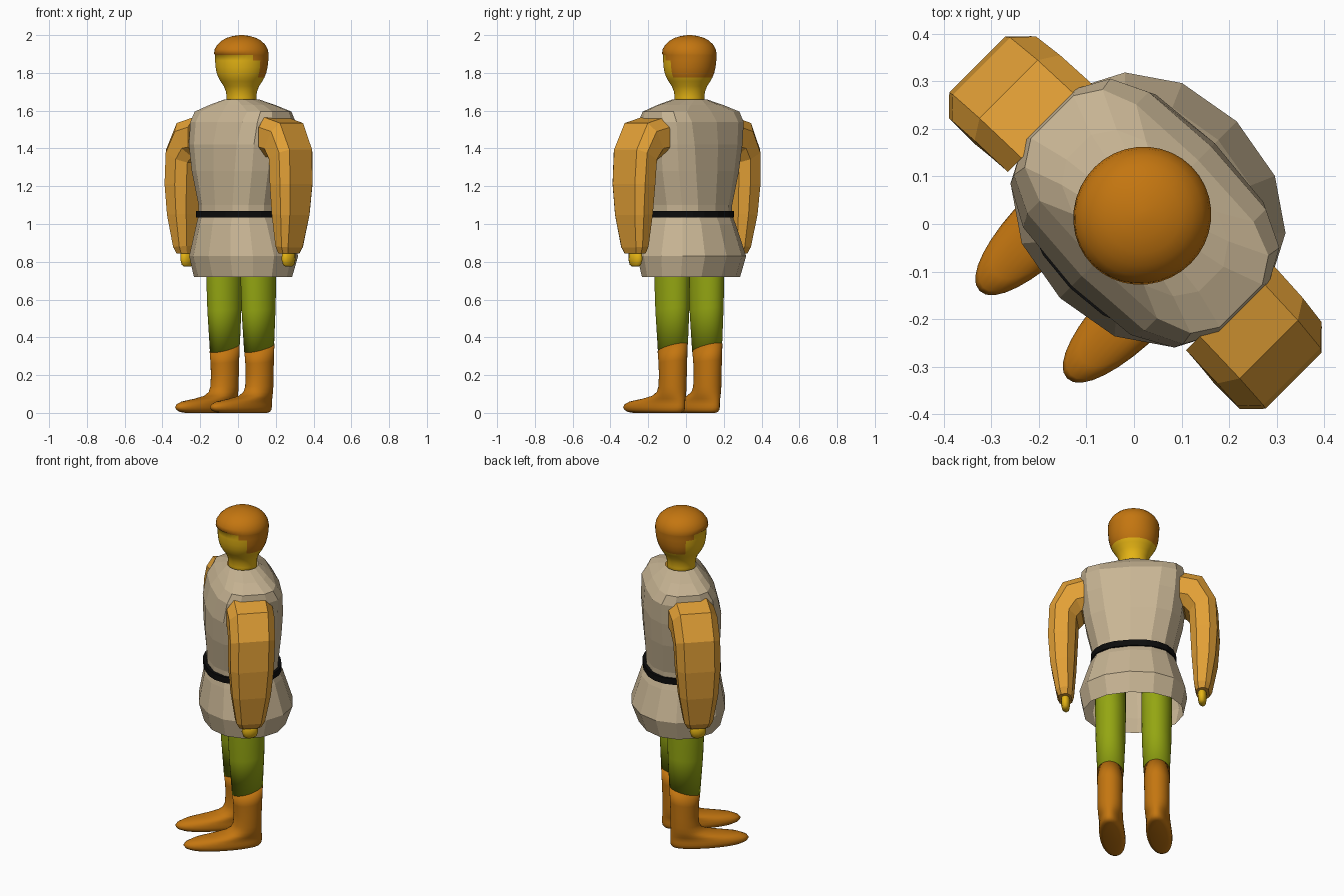
import bpy, bmesh, math
from mathutils import Matrix, Vector

if "Cube" in bpy.data.objects:
    bpy.data.objects.remove(bpy.data.objects["Cube"])

# The figure is built facing local -y, then turned to face front-left
TURN = Matrix.Rotation(math.radians(-45), 3, 'Z')


def srgb(r, g, b):
    lin = lambda c: (c / 12.92 if c <= 0.04045 else ((c + 0.055) / 1.055) ** 2.4)
    return (lin(r / 255), lin(g / 255), lin(b / 255), 1)


def material(name, *rgb):
    m = bpy.data.materials.new(name)
    m.diffuse_color = srgb(*rgb)
    m.use_nodes = True
    m.node_tree.nodes["Principled BSDF"].inputs["Base Color"].default_value = m.diffuse_color
    return m


BEIGE = material("beige cloth", 200, 181, 148)
TAN = material("tan sleeve", 226, 160, 54)
BROWN = material("orange brown", 196, 118, 16)
SKIN = material("yellow skin", 229, 180, 20)
GREEN = material("green leggings", 148, 166, 18)
BLACK = material("black belt", 12, 12, 12)


def skin_rings(name, rings, mats, smooth=False, caps=(True, True), rule=None):
    """Bridge equal-sized point rings into a tube; rule(centre) gives the material index."""
    bm = bmesh.new()
    vs = [[bm.verts.new(p) for p in ring] for ring in rings]
    n = len(rings[0])
    for a, b in zip(vs, vs[1:]):
        for i in range(n):
            j = (i + 1) % n
            bm.faces.new((a[i], a[j], b[j], b[i]))
    if caps[0]:
        bm.faces.new(vs[0])
    if caps[1]:
        bm.faces.new(vs[-1])
    bmesh.ops.recalc_face_normals(bm, faces=bm.faces)
    for f in bm.faces:
        f.smooth = smooth
        if rule:
            f.material_index = rule(f.calc_center_median())
    for v in bm.verts:
        v.co = TURN @ v.co
    me = bpy.data.meshes.new(name)
    bm.to_mesh(me)
    bm.free()
    for m in mats:
        me.materials.append(m)
    ob = bpy.data.objects.new(name, me)
    bpy.context.collection.objects.link(ob)
    return ob


def level(z, rx, y0, y1, power=2.0, cx=0, cy=None, n=32, tilt=0, half=False):
    """Horizontal egg-shaped ring from y0 (front) to y1 (back)."""
    cy = (y0 + y1) / 2 if cy is None else cy
    pts = []
    for i in range(n):
        a = 2 * math.pi * (i + (0.5 if half else 0)) / n
        c, s = math.cos(a), math.sin(a)
        c = math.copysign(abs(c) ** (2 / power), c)
        s = math.copysign(abs(s) ** (2 / power), s)
        y = cy + s * ((y1 - cy) if s > 0 else (cy - y0))
        pts.append(Vector((cx + rx * c, y, z + tilt * (y - cy))))
    return pts


# Tunic: faceted body with square shoulders and a flared skirt, open at hem and neck
tunic = [(0.72, .278, -.19, .265, 2.15), (0.83, .300, -.22, .305, 2.15),
         (1.00, .248, -.19, .25, 2.2), (1.05, .228, -.172, .222, 2.4),
         (1.10, .230, -.172, .222, 2.4), (1.28, .272, -.185, .235, 2.6),
         (1.42, .290, -.185, .24, 2.8), (1.54, .293, -.155, .23, 3.2),
         (1.595, .285, -.115, .19, 3.4), (1.63, .20, -.085, .15, 2.6), (1.66, .092, -.06, .115, 2)]
skin_rings("tunic", [level(*r, n=14, half=True) for r in tunic],
           [BEIGE], caps=(False, False))

# Belt
belt = [(1.034, .215), (1.034, .238), (1.070, .238), (1.070, .215)]
skin_rings("belt", [level(z, r, .024 - r * .9, .024 + r * .9, 2.4, n=20)
                    for z, r in belt], [BLACK], caps=(False, False))

# Head and neck (z, half width, front, back); hair is coloured above the fringe and at the back
head = [(1.60, .080, -.054, .106), (1.67, .079, -.053, .105), (1.70, .082, -.056, .108),
        (1.73, .094, -.068, .119), (1.755, .110, -.086, .136), (1.775, .122, -.097, .147),
        (1.80, .132, -.106, .157), (1.83, .138, -.111, .165), (1.865, .141, -.113, .170),
        (1.895, .142, -.112, .171), (1.90, .143, -.123, .171), (1.925, .139, -.120, .166),
        (1.95, .125, -.104, .152), (1.97, .105, -.081, .131), (1.985, .079, -.054, .105),
        (1.995, .045, -.02, .07), (2.0, .012, .014, .038)]
CY = 0.026
skin_rings("head", [level(*r, cy=CY, n=36) for r in head], [SKIN, BROWN], smooth=True,
           rule=lambda c: int(c.z > 1.897 or (c.y > CY and c.z > 1.775)
                              or (c.y > CY - .05 and c.z > 1.865)))

for side, s in (("left", 1), ("right", -1)):
    # Sleeve: chamfered box tube (x, y, z, downward angle, half thickness, half depth)
    path = [(.265, .018, 1.46, 0, .105, .128), (.335, .014, 1.445, 30, .103, .127),
            (.387, .008, 1.36, 65, .082, .125), (.394, .004, 1.21, 88, .076, .122),
            (.392, .002, 1.05, 93, .067, .108), (.383, 0, .88, 94, .046, .080),
            (.381, 0, .845, 90, .035, .062)]
    section = [(1, -.68), (1, .68), (.5, 1), (-.5, 1), (-1, .6), (-1, -.6), (-.5, -1), (.5, -1)]
    rings = []
    for x, y, z, ang, t, d in path:
        a = math.radians(ang)
        rings.append([Vector((s * (x + u * t * math.sin(a)), y + v * d, z + u * t * math.cos(a)))
                      for u, v in section])
    skin_rings(side + "_sleeve", rings, [TAN])

    # Hand
    hand = [(.774, .010, .022), (.784, .020, .038), (.81, .025, .047), (.87, .024, .044)]
    skin_rings(side + "_hand", [level(z, rx, -ry, ry, cx=s * .379, n=10)
                                for z, rx, ry in hand], [SKIN], smooth=True)

    # Legging: smooth tube ending in a sloped boot top (z, half width, half depth, y, slope)
    leg = [(.95, .085, .105, .024, 0), (.72, .085, .104, .024, 0), (.55, .082, .098, .026, .1),
           (.345, .073, .086, .03, .3)]
    skin_rings(side + "_legging", [level(z, rx, y - ry, y + ry, cx=s * .128, tilt=t)
                                   for z, rx, ry, y, t in leg], [GREEN], smooth=True)

    # Boot: shaft flowing into a long round-toed foot (z, half width, front, back, power, slope)
    boot = [(.345, .073, -.056, .116, 2, .3), (.27, .071, -.049, .112, 2, .1),
            (.20, .070, -.046, .109, 2, 0), (.14, .070, -.050, .108, 2, 0),
            (.11, .069, -.066, .108, 2, 0), (.09, .068, -.105, .109, 2, 0),
            (.075, .067, -.18, .110, 2.1, 0), (.06, .068, -.28, .111, 2.1, 0),
            (.045, .070, -.318, .111, 2.1, 0), (.03, .071, -.329, .111, 2.1, 0),
            (.015, .069, -.318, .107, 2.1, 0), (.005, .061, -.295, .098, 2.1, 0),
            (.0, .046, -.26, .082, 2.1, 0)]
    skin_rings(side + "_boot", [level(z, r, a, b, p, cx=s * .130, tilt=t)
                                for z, r, a, b, p, t in boot], [BROWN], smooth=True)
